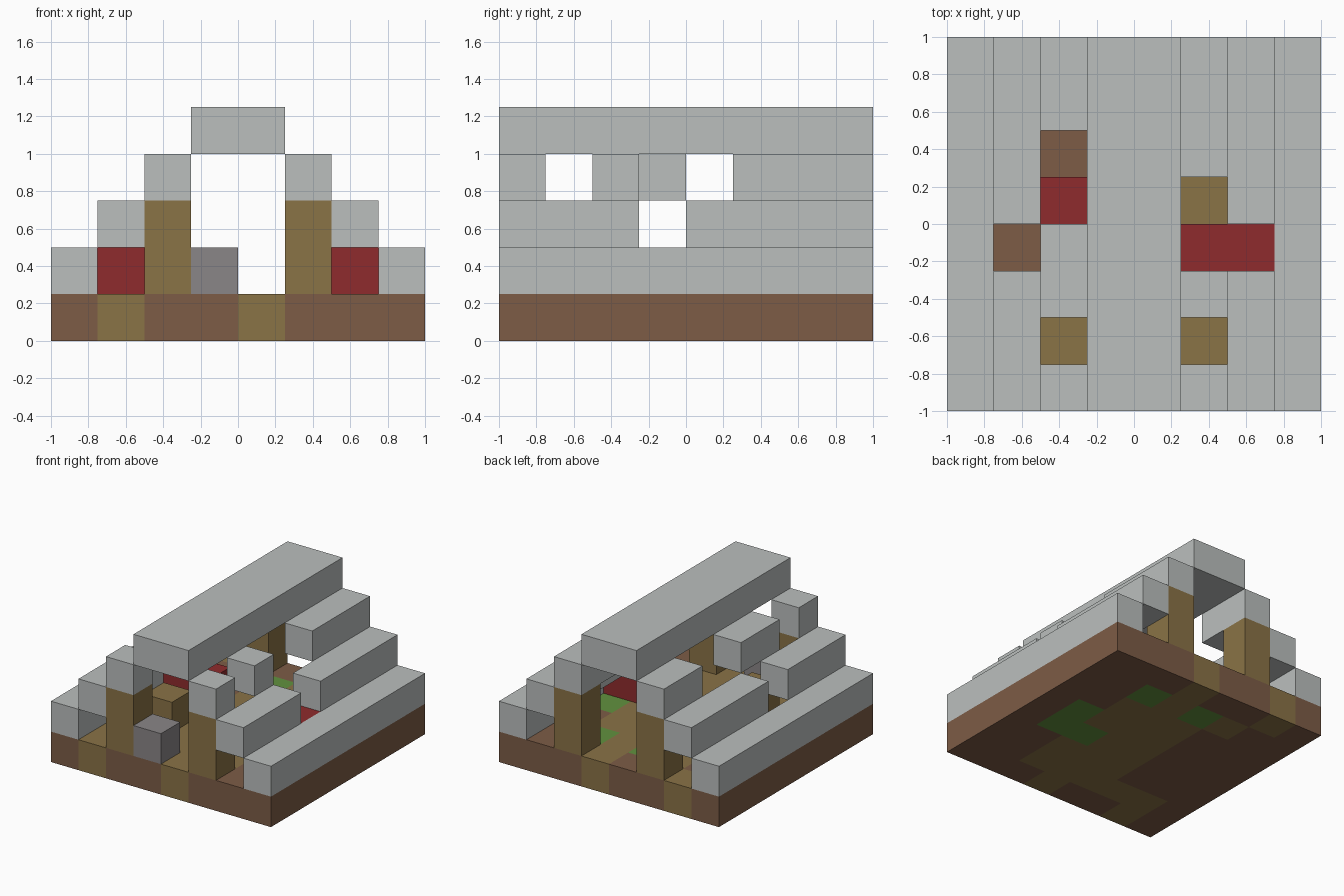
import bpy
import bmesh
from math import floor
from mathutils import Vector

CELL = 0.25  # size of one block
COUNT = 8    # blocks along each side

cube = bpy.data.objects.get("Cube")
if cube:
    bpy.data.objects.remove(cube, do_unlink=True)


def to_linear(v):
    v /= 255
    return v / 12.92 if v <= 0.04045 else ((v + 0.055) / 1.055) ** 2.4


def material(name, *rgb):
    colour = (*[to_linear(c) for c in rgb], 1)
    mat = bpy.data.materials.new(name)
    mat.use_nodes = True
    mat.diffuse_color = colour
    bsdf = mat.node_tree.nodes["Principled BSDF"]
    bsdf.inputs["Base Color"].default_value = colour
    bsdf.inputs["Roughness"].default_value = 0.9
    return mat


pale_stone = material("pale_stone", 187, 191, 190)
dark_stone = material("dark_stone", 138, 134, 135)
earth = material("brown_earth", 125, 92, 70)
wood = material("tan_wood", 138, 115, 70)
grass = material("green_grass", 98, 145, 62)
cloth = material("red_cloth", 143, 43, 45)


def finish(name, bm, mats):
    bmesh.ops.recalc_face_normals(bm, faces=bm.faces)
    mesh = bpy.data.meshes.new(name)
    bm.to_mesh(mesh)
    bm.free()
    for mat in mats:
        mesh.materials.append(mat)
    obj = bpy.data.objects.new(name, mesh)
    bpy.context.collection.objects.link(obj)
    return obj


def block(name, mat, start, size):
    """Box placed by its lowest block index and its size in blocks."""
    bm = bmesh.new()
    bmesh.ops.create_cube(bm, size=1)
    for v in bm.verts:
        for i in range(3):
            offset = COUNT / 2 if i < 2 else 0
            v.co[i] = (start[i] - offset + (v.co[i] + 0.5) * size[i]) * CELL
    return finish(name, bm, [mat])


# Floor slab: one letter per block, back row first
PLAN = [
    ".t..t...",
    "..tgtg..",
    "...ttt..",
    "...tttg.",
    "...ttgg.",
    "...ttt..",
    ".ttttt..",
    ".t..t...",
]
bm = bmesh.new()
bmesh.ops.create_grid(bm, x_segments=COUNT, y_segments=COUNT, size=1)
top = bmesh.ops.extrude_face_region(bm, geom=bm.faces[:], use_keep_orig=True)
bmesh.ops.translate(bm, vec=(0, 0, CELL),
                    verts=[g for g in top["geom"] if isinstance(g, bmesh.types.BMVert)])
bmesh.ops.recalc_face_normals(bm, faces=bm.faces)
for face in bm.faces:
    inside = face.calc_center_median() - face.normal * CELL / 4
    col, row = (floor((c + 1) / CELL) for c in inside.xy)
    face.material_index = ".tg".index(PLAN[COUNT - 1 - row][col])
finish("floor", bm, [earth, wood, grass])


# Stepped roof beams, split where blocks are missing
def beam(name, x, z, gaps=()):
    edges = [-1, *gaps, COUNT]
    for part, (a, b) in enumerate(zip(edges, edges[1:])):
        if b - a > 1:
            block(f"{name}_{part + 1}", pale_stone, (x, a + 1, z), (1, b - a - 1, 1))


beam("right_lower_beam", 0, 1)
beam("left_lower_beam", 7, 1)
beam("right_middle_beam", 1, 2, [3])
beam("left_middle_beam", 6, 2, [3])
beam("right_upper_beam", 2, 3, [1, 4, 5])
beam("left_upper_beam", 5, 3, [1, 3, 4])
block("roof_ridge", pale_stone, (3, 0, 4), (2, COUNT, 1))

# Corner posts
for end, y in (("front", 0), ("back", COUNT - 1)):
    for side, x in (("right", 2), ("left", 5)):
        block(f"{end}_{side}_post", wood, (x, y, 1), (1, 1, 2))

# Furnishings
block("right_bed", cloth, (1, 4, 1), (2, 1, 1))
block("left_bed", cloth, (5, 3, 1), (2, 1, 1))
block("wooden_crate", wood, (2, 2, 1), (1, 1, 1))
block("stone_block", dark_stone, (3, 0, 1), (1, 1, 1))
